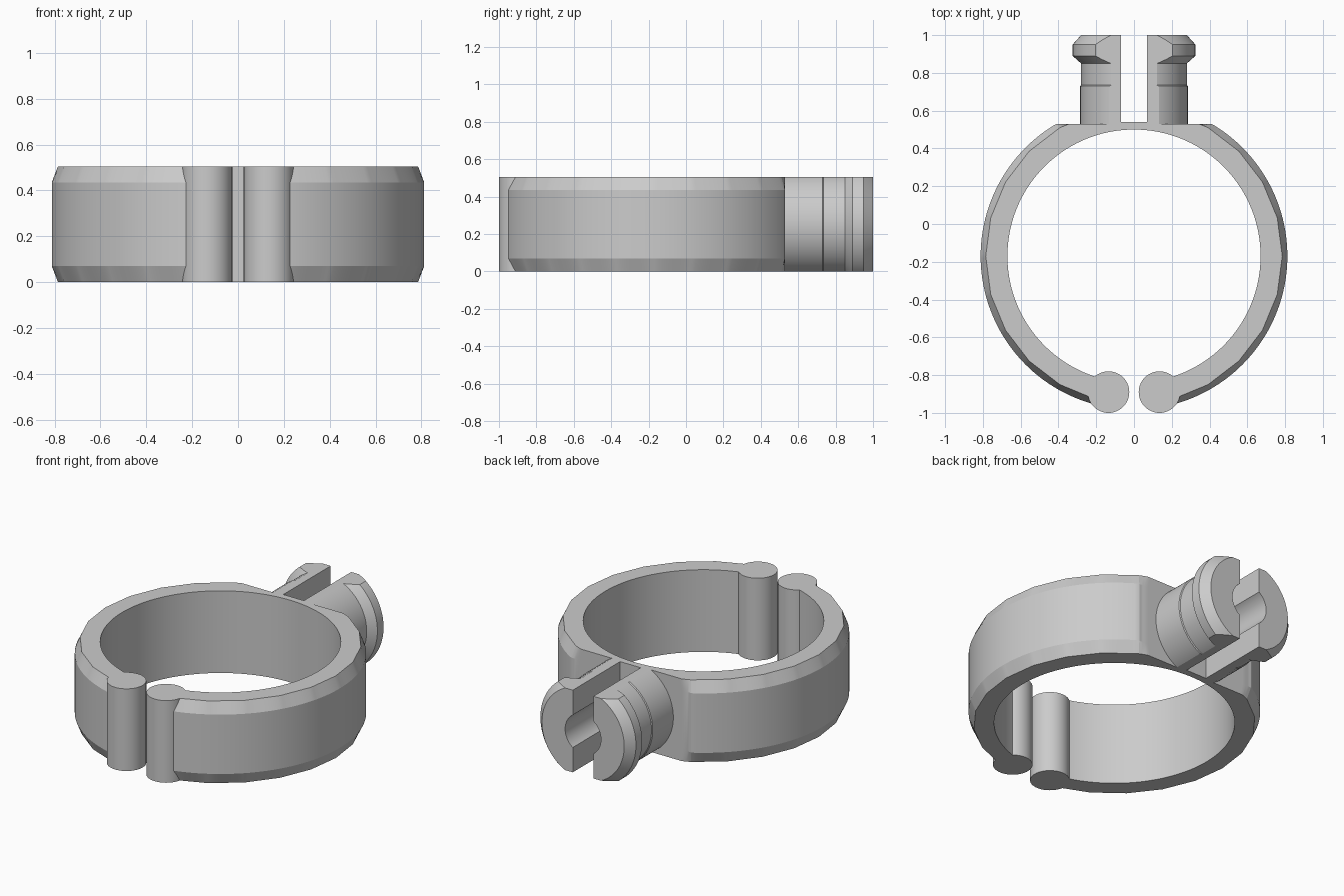
import bpy, bmesh, math
from mathutils import Matrix

if "Cube" in bpy.data.objects:
    bpy.data.objects.remove(bpy.data.objects["Cube"])

H = 0.505            # height of the clamp
CY = -0.17           # ring centre in y
FLAT = 0.53          # back flat of the ring

grey = bpy.data.materials.new("light grey")
grey.diffuse_color = (0.6, 0.6, 0.6, 1)
grey.use_nodes = True
grey.node_tree.nodes["Principled BSDF"].inputs["Base Color"].default_value = grey.diffuse_color


def make(name, bm):
    bmesh.ops.recalc_face_normals(bm, faces=bm.faces)
    me = bpy.data.meshes.new(name)
    bm.to_mesh(me)
    bm.free()
    ob = bpy.data.objects.new(name, me)
    bpy.context.collection.objects.link(ob)
    me.materials.append(grey)
    return ob


def smooth(ob, angle=25):
    bpy.ops.object.select_all(action='DESELECT')
    ob.select_set(True)
    bpy.context.view_layer.objects.active = ob
    bpy.ops.object.shade_smooth_by_angle(angle=math.radians(angle))


def box(name, x0, x1, y0, y1, z0, z1):
    bm = bmesh.new()
    bmesh.ops.create_cube(bm, size=1)
    for v in bm.verts:
        v.co = ((x0 + x1) / 2 + v.co.x * (x1 - x0),
                (y0 + y1) / 2 + v.co.y * (y1 - y0),
                (z0 + z1) / 2 + v.co.z * (z1 - z0))
    return make(name, bm)


def cylinder(name, r, depth, matrix, n=64):
    bm = bmesh.new()
    bmesh.ops.create_cone(bm, cap_ends=True, segments=n, radius1=r, radius2=r,
                          depth=depth, matrix=matrix)
    return make(name, bm)


def cut(ob, cutter, op):
    m = ob.modifiers.new(op, 'BOOLEAN')
    m.object, m.operation, m.solver = cutter, op, 'EXACT'
    bpy.context.view_layer.objects.active = ob
    bpy.ops.object.modifier_apply(modifier=m.name)
    bpy.data.objects.remove(cutter)


# Open ring with a faceted chamfer on its outer rims and a flat back
bm = bmesh.new()
rows = []
seg = math.radians(15)
for d in range(11, 350):
    a = math.radians(d)
    off = (a % seg) - seg / 2
    rim = 0.785 * math.cos(seg / 2) / math.cos(off)
    profile = [(0.67, 0), (rim, 0), (0.812, 0.07), (0.812, H - 0.07), (rim, H), (0.67, H)]
    rows.append([bm.verts.new((r * math.sin(a), min(CY - r * math.cos(a), FLAT), z))
                 for r, z in profile])
for p, q in zip(rows, rows[1:]):
    for i in range(6):
        j = (i + 1) % 6
        bm.faces.new((p[i], p[j], q[j], q[i]))
bm.faces.new(rows[0])
bm.faces.new(rows[-1])
smooth(make("ring", bm), 15)

# Round bars on the open ends
for side, s in (("left", -1), ("right", 1)):
    smooth(cylinder(side + "_end_bar", 0.11, H, Matrix.Translation((s * 0.135, -0.89, H / 2))))

# Split snap pin: turned profile along y, trimmed flat above and below
bm = bmesh.new()
N = 96
profile = [(0.285, 0.52), (0.285, 0.73), (0.28, 0.735), (0.28, 0.85),
           (0.325, 0.89), (0.325, 0.95), (0.28, 1.0)]
loops = [[bm.verts.new((r * math.cos(2 * math.pi * i / N), y,
                        H / 2 + r * math.sin(2 * math.pi * i / N))) for i in range(N)]
         for r, y in profile]
for p, q in zip(loops, loops[1:]):
    for i in range(N):
        j = (i + 1) % N
        bm.faces.new((p[i], p[j], q[j], q[i]))
bm.faces.new(loops[0])
bm.faces.new(loops[-1])
pin = make("snap_pin", bm)
cut(pin, box("trim", -1, 1, 0, 2, 0, H), 'INTERSECT')
cut(pin, box("slot", -0.07, 0.07, 0.54, 1.2, -0.2, 0.8), 'DIFFERENCE')
along_y = Matrix.Translation((0, 0.94, H / 2)) @ Matrix.Rotation(math.pi / 2, 4, 'X')
cut(pin, cylinder("bore", 0.122, 0.8, along_y), 'DIFFERENCE')
smooth(pin, 20)
